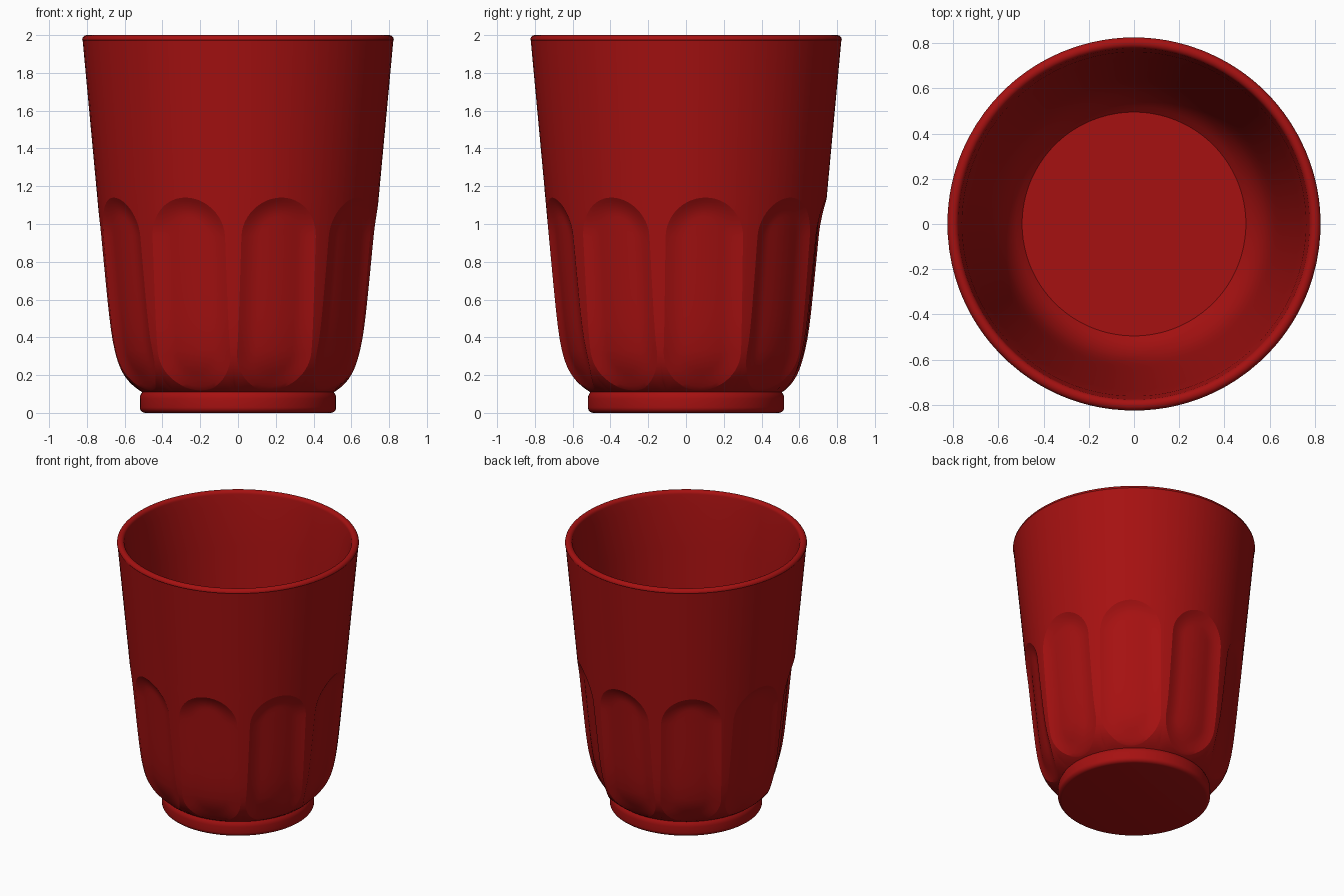
import bpy, bmesh
from math import sin, cos, asin, tan, atan2, pi, exp, radians

if "Cube" in bpy.data.objects:
    bpy.data.objects.remove(bpy.data.objects["Cube"])

FLUTES = 9
OFFSET = radians(8)
HALF = pi / FLUTES            # half the angle of one fluted panel
LOW, HIGH = 0.11, 1.2         # height range of the panels
W = 0.207                     # half width of a flute
SPINE_LOW, SPINE_HIGH = 0.12 + W, 1.14 - W
DEPTH, RAMP = 0.032, 0.1
Q, S = 12, 10                 # steps per quarter turn and per straight side


def wall(z):
    """Outer radius: a straight taper that tucks in at the foot."""
    return 0.639 + 0.093 * z - 0.127 * exp((0.12 - z) / 0.092)


def point(angle, r, z):
    return (r * cos(angle), r * sin(angle), z)


def skin(bm, rings, closed=True):
    """Bridge rows of coordinates with quads."""
    rows = [[bm.verts.new(p) for p in ring] for ring in rings]
    n = len(rows[0])
    for a, b in zip(rows, rows[1:]):
        for i in range(n if closed else n - 1):
            j = (i + 1) % n
            bm.faces.new((a[i], a[j], b[j], b[i]))


# Stations round a flute outline: direction and spine height
stations = [(i * pi / 2 / Q, SPINE_HIGH) for i in range(2 * Q + 1)]
stations += [(pi, SPINE_HIGH + (SPINE_LOW - SPINE_HIGH) * i / S) for i in range(1, S)]
stations += [(pi + i * pi / 2 / Q, SPINE_LOW) for i in range(2 * Q + 1)]
stations += [(0, SPINE_LOW + (SPINE_HIGH - SPINE_LOW) * i / S) for i in range(1, S)]


def oval(w):
    """Outline of half width w as (angle, height) pairs."""
    pts = []
    for a, zc in stations:
        z = zc + w * sin(a)
        pts.append((asin(w * cos(a) / wall(z)), z))
    return pts


def border():
    """Panel edge, station by station, so neighbouring panels meet."""
    pts = []
    for a, zc in stations:
        c, s = cos(a), sin(a)
        m = max(abs(c), abs(s))
        reach = HIGH - zc if s > 0 else zc - LOW
        pts.append((HALF * c / m, zc + reach * s / m))
    return pts


def panel_rings(centre):
    rings = []
    outer, edge = border(), oval(W)
    for k in range(6):
        t = k / 5
        mix = [(u + (v - u) * t, z + (y - z) * t) for (u, z), (v, y) in zip(outer, edge)]
        rings.append([point(centre + u, wall(z), z) for u, z in mix])
    for inset in (0.02, 0.04, 0.06, 0.08, RAMP, 0.13, 0.17, W):
        t = min(inset / RAMP, 1)
        d = DEPTH * (1 - (1 - t) ** 2)
        rings.append([point(centre + u, wall(z) - d, z) for u, z in oval(W - inset)])
    return rings


bm = bmesh.new()

# Fluted lower wall
for k in range(FLUTES):
    skin(bm, panel_rings(OFFSET + 2 * HALF * k))

# Angles shared by the panels and the turned parts
steps = [tan(i * pi / 4 / (Q // 2)) for i in range(-(Q // 2), Q // 2)]
angles = [OFFSET + HALF * (2 * k + s) for k in range(FLUTES)
          for s in [1 / tan(3 * pi / 4 - i * pi / 2 / Q) if i != Q // 2 else 0 for i in range(Q)]]


def lathe(profile):
    skin(bm, [[point(a, r, z) for a in angles] for r, z in profile])


# Upper wall, rounded rim, inner wall and inner floor
rim = 0.025
upper = [(wall(z), z) for z in (HIGH, 1.5, 1.8, 1.97)]
lip = [(0.8 + rim * cos(i * pi / 10), 2 - rim + rim * sin(i * pi / 10)) for i in range(11)]
heights = (1.9, 1.6, 1.3, 1, 0.8, 0.6, 0.5, 0.42, 0.36, 0.3, 0.26, 0.22, 0.19, 0.165, 0.14)
inner = [(wall(z) - 0.055, z) for z in heights]
lathe(upper + lip + inner + [(0, 0.14)])

# Foot ring and underside
curve = [(0.49 + 0.03 * cos(i * pi / 12), 0.03 - 0.03 * sin(i * pi / 12)) for i in range(7)]
lathe([(wall(LOW), LOW), (0.513, 0.1), (0.518, 0.09), (0.52, 0.075)] + curve + [(0, 0)])

bmesh.ops.remove_doubles(bm, verts=bm.verts, dist=0.0001)
bmesh.ops.recalc_face_normals(bm, faces=bm.faces)
mesh = bpy.data.meshes.new("tumbler")
bm.to_mesh(mesh)
bm.free()

# Red plastic
red = bpy.data.materials.new("deep_red")
red.use_nodes = True
colour = (0.38, 0.0055, 0.0055, 1)
red.diffuse_color = colour
red.node_tree.nodes["Principled BSDF"].inputs["Base Color"].default_value = colour
mesh.materials.append(red)

cup = bpy.data.objects.new("tumbler", mesh)
bpy.context.collection.objects.link(cup)
bpy.context.view_layer.objects.active = cup
cup.select_set(True)
bpy.ops.object.shade_smooth_by_angle(angle=radians(22))
